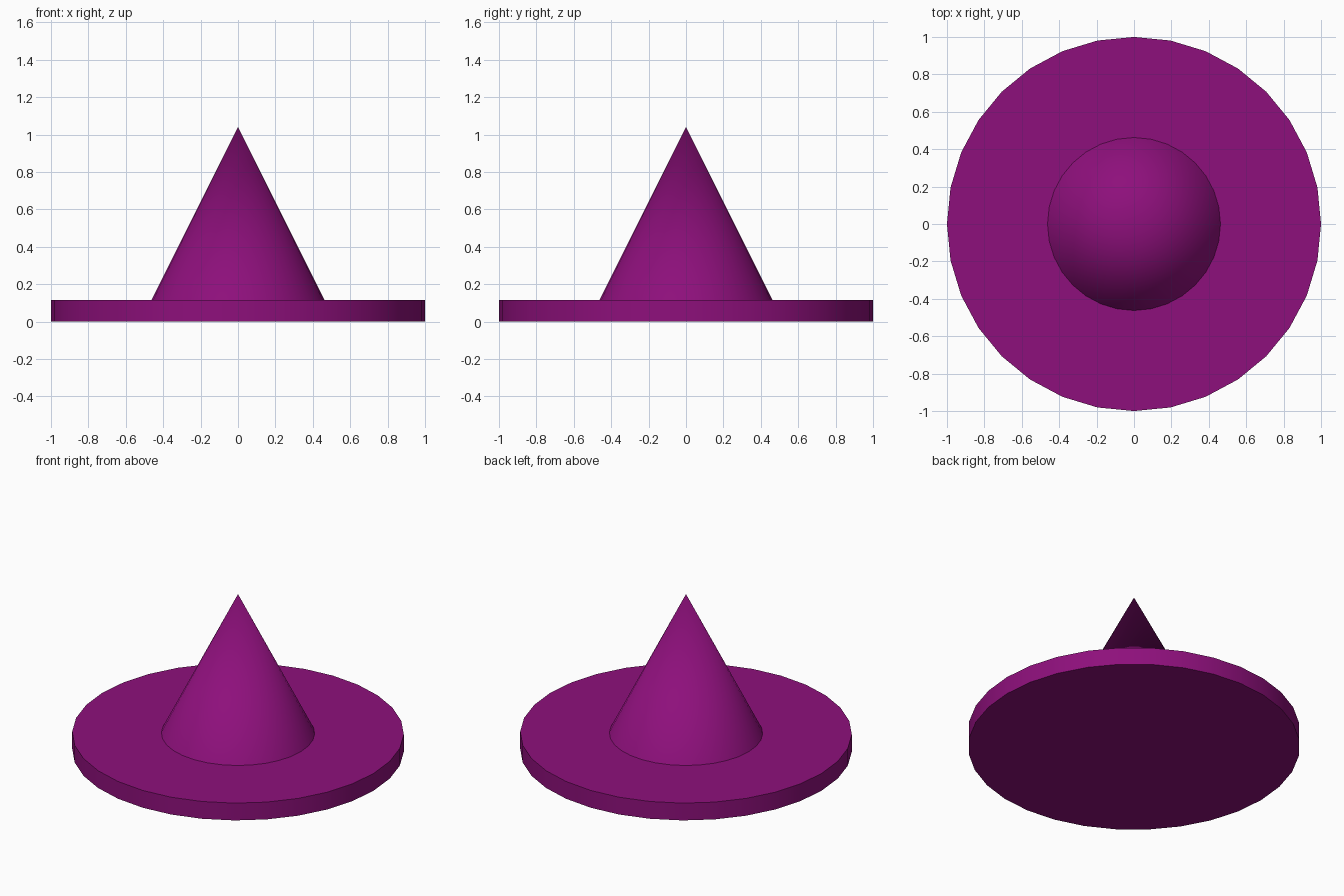
import bpy
import math

if "Cube" in bpy.data.objects:
    bpy.data.objects.remove(bpy.data.objects["Cube"])

SIDES = 32
BRIM_TOP = 0.115
CONE_BASE, CONE_TIP = 0.04, 1.04

purple = bpy.data.materials.new("purple_felt")
purple.diffuse_color = (0.27, 0.005, 0.2, 1)
purple.use_nodes = True
purple.node_tree.nodes["Principled BSDF"].inputs["Base Color"].default_value = purple.diffuse_color


def finish(name):
    """Name, colour and smooth the active object."""
    obj = bpy.context.object
    obj.name = name
    obj.data.materials.append(purple)
    bpy.ops.object.shade_smooth_by_angle(angle=math.radians(30))
    return obj


# Flat round brim
bpy.ops.mesh.primitive_cylinder_add(
    vertices=SIDES, radius=1, depth=BRIM_TOP, location=(0, 0, BRIM_TOP / 2))
finish("brim")

# Pointed crown, its base sunk into the brim
depth = CONE_TIP - CONE_BASE
bpy.ops.mesh.primitive_cone_add(
    vertices=SIDES, radius1=depth / 2, radius2=0, depth=depth,
    location=(0, 0, CONE_BASE + depth / 2))
finish("crown")
